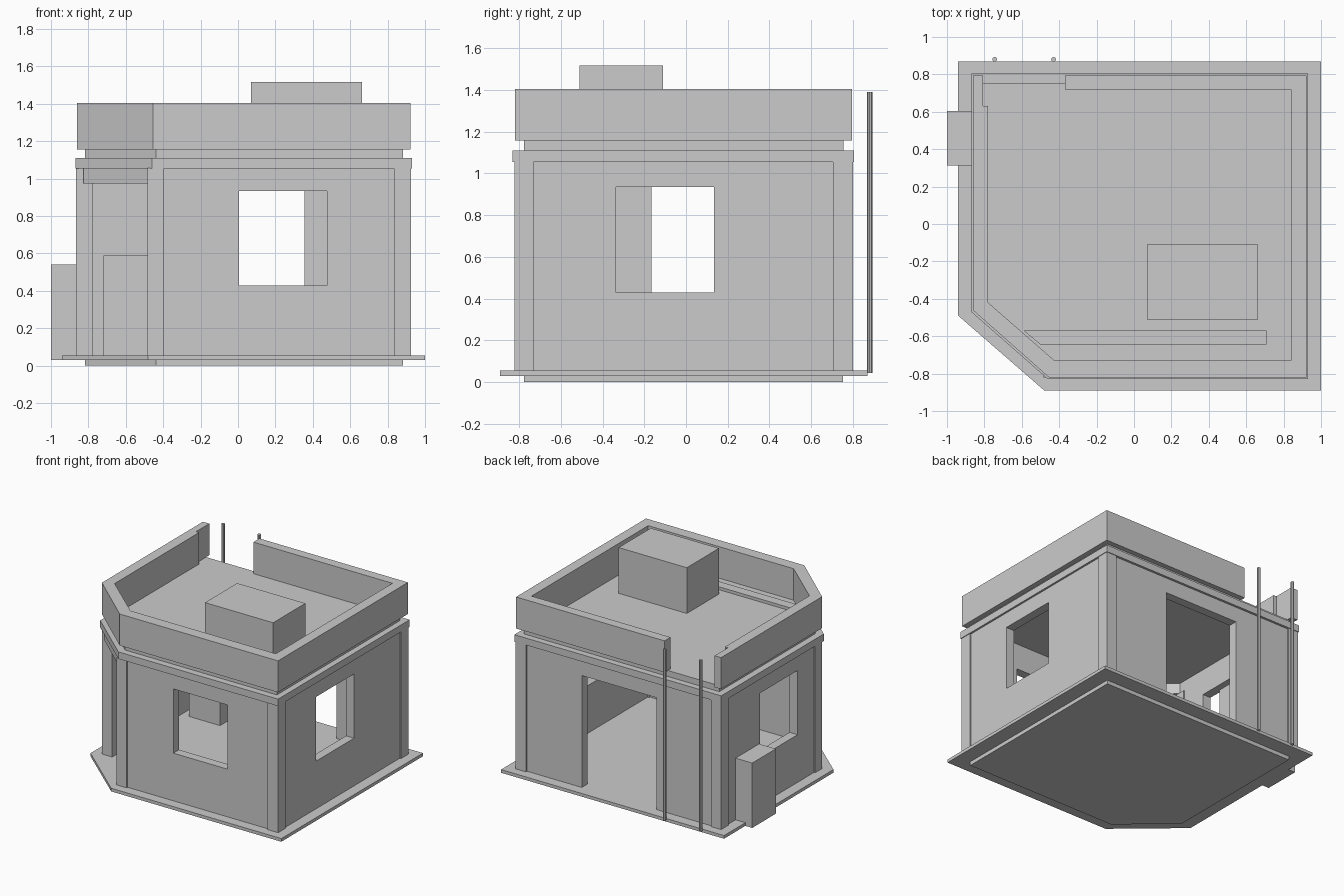
import bpy, bmesh

if "Cube" in bpy.data.objects:
    bpy.data.objects.remove(bpy.data.objects["Cube"])

mat = bpy.data.materials.new("plain grey")
mat.diffuse_color = (0.6, 0.6, 0.6, 1)
mat.use_nodes = True
mat.node_tree.nodes["Principled BSDF"].inputs["Base Color"].default_value = mat.diffuse_color


def finish(name, bm):
    bmesh.ops.recalc_face_normals(bm, faces=bm.faces)
    me = bpy.data.meshes.new(name)
    bm.to_mesh(me)
    bm.free()
    me.materials.append(mat)
    ob = bpy.data.objects.new(name, me)
    bpy.context.collection.objects.link(ob)
    return ob


def loop(bm, pts, z):
    return [bm.verts.new((x, y, z)) for x, y in pts]


def bridge(bm, a, b):
    n = len(a)
    for i in range(n):
        j = (i + 1) % n
        bm.faces.new((a[i], a[j], b[j], b[i]))


def add_prism(bm, pts, z0, z1):
    """Extrude a plan outline from z0 to z1."""
    low, top = loop(bm, pts, z0), loop(bm, pts, z1)
    bm.faces.new(low)
    bm.faces.new(top)
    bridge(bm, low, top)


def prism(name, pts, z0, z1):
    bm = bmesh.new()
    add_prism(bm, pts, z0, z1)
    return finish(name, bm)


def hollow(name, outer, inner, z0, z1, ceiling=None):
    """Ring from z0 to z1; with a ceiling height it is closed on top."""
    bm = bmesh.new()
    o0, o1, i0 = loop(bm, outer, z0), loop(bm, outer, z1), loop(bm, inner, z0)
    i1 = loop(bm, inner, ceiling or z1)
    bridge(bm, o0, o1)
    bridge(bm, o0, i0)
    bridge(bm, i0, i1)
    if ceiling:
        bm.faces.new(o1)
        bm.faces.new(i1)
    else:
        bridge(bm, o1, i1)
    return finish(name, bm)


def rect(x0, x1, y0, y1):
    return [(x0, y0), (x1, y0), (x1, y1), (x0, y1)]


def box(name, x0, x1, y0, y1, z0, z1):
    return prism(name, rect(x0, x1, y0, y1), z0, z1)


def plan(x0, x1, y0, y1, cx, cy):
    """Rectangle with the front left corner cut off."""
    return [(cx, y0), (x1, y0), (x1, y1), (x0, y1), (x0, cy)]


def wall(name, along, a0, a1, d0, d1, h0, h1, s0, s1):
    """Wall panel with one opening; s0 at floor level makes a doorway."""
    z0, z1 = 0.05, 1.056
    bm = bmesh.new()
    parts = [(a0, h0, z0, z1), (h1, a1, z0, z1), (h0, h1, s1, z1)]
    if s0 > z0:
        parts.append((h0, h1, z0, s0))
    for p, q, b, t in parts:
        add_prism(bm, rect(p, q, d0, d1) if along == "x" else rect(d0, d1, p, q), b, t)
    return finish(name, bm)


# Base and roof layers
room = plan(-0.785, 0.845, -0.74, 0.717, -0.42, -0.42)
prism("foundation", plan(-0.818, 0.882, -0.777, 0.753, -0.438, -0.44), 0, 0.03)
prism("floor_slab", plan(-0.94, 1.0, -0.89, 0.87, -0.48, -0.49), 0.03, 0.055)
hollow("cornice", plan(-0.87, 0.93, -0.83, 0.805, -0.46, -0.47), room, 1.055, 1.11)
hollow("roof_deck", plan(-0.818, 0.882, -0.777, 0.755, -0.438, -0.44), room,
       1.11, 1.157, 1.14)

# Parapet with a gap at the back for the ladder
prism("parapet", [(-0.37, 0.795), (0.922, 0.795), (0.922, -0.82), (-0.455, -0.82),
                  (-0.862, -0.46), (-0.862, 0.795), (-0.806, 0.795), (-0.806, 0.63),
                  (-0.78, 0.63), (-0.78, -0.42), (-0.425, -0.73), (0.84, -0.73),
                  (0.84, 0.72), (-0.37, 0.72)], 1.157, 1.405)

# Slightly recessed wall panels with windows and a back doorway
wall("front_wall", "x", -0.44, 0.87, -0.81, -0.74, 0.005, 0.475, 0.43, 0.935)
wall("back_wall", "x", -0.82, 0.87, 0.717, 0.787, -0.295, 0.355, 0.0, 0.935)
wall("right_wall", "y", -0.75, 0.73, 0.845, 0.915, -0.335, 0.135, 0.43, 0.935)
wall("left_wall", "y", -0.42, 0.73, -0.855, -0.785, -0.165, 0.30, 0.43, 0.935)

# Corner pilasters
for name, x0, x1, y0, y1 in [("front_right", 0.833, 0.925, -0.822, -0.73),
                             ("back_right", 0.833, 0.925, 0.705, 0.8),
                             ("back_left", -0.865, -0.776, 0.705, 0.8),
                             ("entrance_left", -0.865, -0.776, -0.455, -0.37),
                             ("entrance_right", -0.483, -0.395, -0.822, -0.73)]:
    box(name + "_pilaster", x0, x1, y0, y1, 0.05, 1.056)

# Lintel across the open corner entrance
prism("entrance_lintel", [(-0.825, -0.485), (-0.47, -0.80), (-0.43, -0.755),
                          (-0.785, -0.44)], 0.975, 1.056)

# Boxes and the roof ledge
box("roof_box", 0.07, 0.663, -0.51, -0.11, 1.15, 1.517)
box("side_cabinet", -1.0, -0.82, 0.312, 0.605, 0.03, 0.54)
box("indoor_cabinet", -0.72, -0.45, 0.42, 0.717, 0.05, 0.59)
prism("roof_ledge", [(-0.50, -0.645), (0.708, -0.645), (0.708, -0.57), (-0.59, -0.57)],
      1.15, 1.18)

# Ladder poles
for side, x in (("left", -0.745), ("right", -0.43)):
    bpy.ops.mesh.primitive_cylinder_add(vertices=8, radius=0.013, depth=1.345,
                                        location=(x, 0.88, 0.717))
    pole = bpy.context.object
    pole.name = side + "_ladder_pole"
    pole.data.materials.append(mat)
